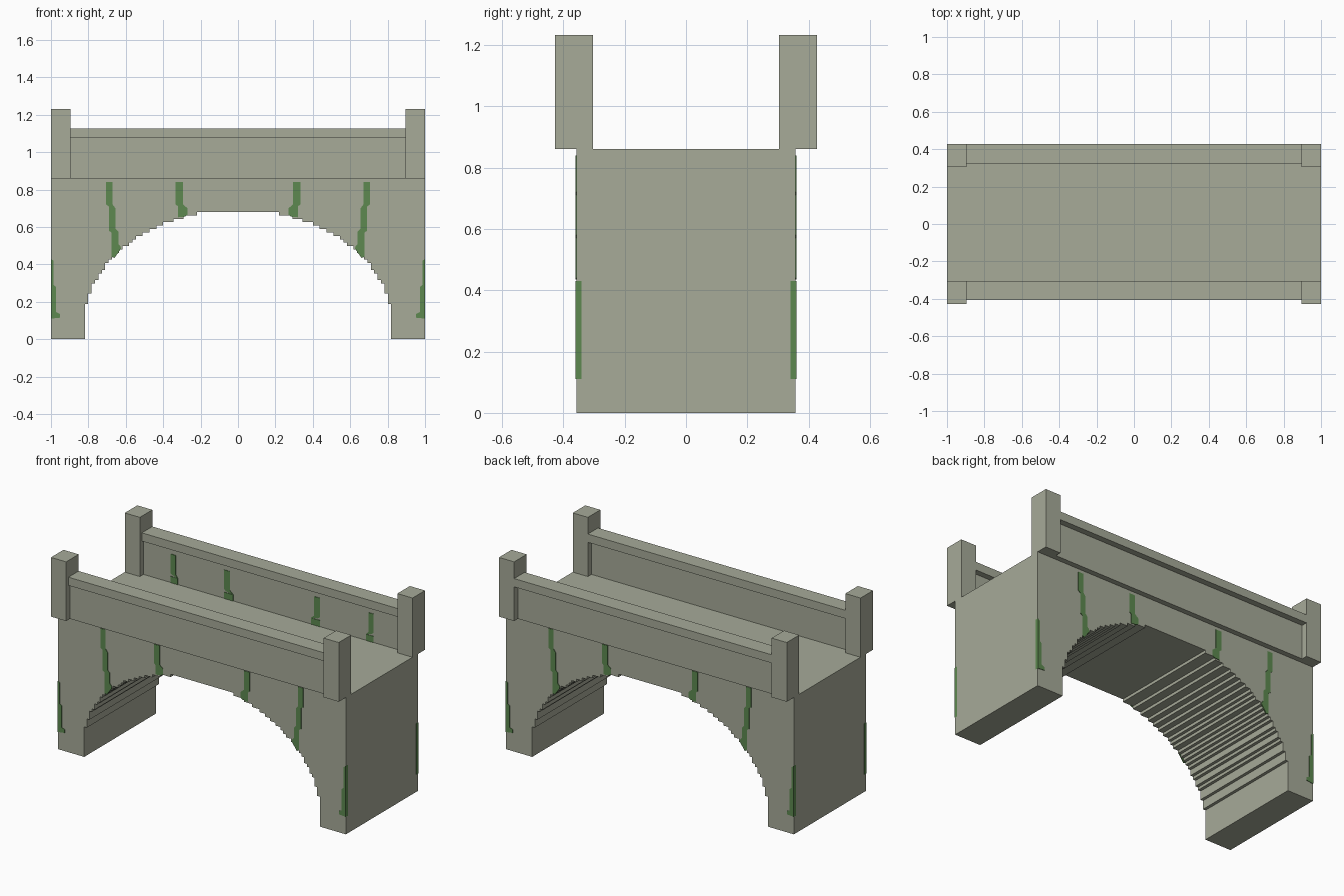
import bpy, bmesh, math

cube = bpy.data.objects.get("Cube")
if cube:
    bpy.data.objects.remove(cube, do_unlink=True)


def material(name, colour):
    mat = bpy.data.materials.new(name)
    mat.use_nodes = True
    mat.diffuse_color = colour
    mat.node_tree.nodes["Principled BSDF"].inputs["Base Color"].default_value = colour
    return mat


STONE = material("grey_stone", (0.385, 0.405, 0.317, 1))
MOSS = material("green_moss", (0.11, 0.25, 0.08, 1))


def prism(name, outline, y0, y1, mat):
    """Extrude an x-z outline from y0 to y1."""
    bm = bmesh.new()
    face = bm.faces.new([bm.verts.new((x, y0, z)) for x, z in outline])
    new = bmesh.ops.extrude_face_region(bm, geom=[face])["geom"]
    verts = [v for v in new if isinstance(v, bmesh.types.BMVert)]
    bmesh.ops.translate(bm, verts=verts, vec=(0, y1 - y0, 0))
    bmesh.ops.recalc_face_normals(bm, faces=bm.faces)
    mesh = bpy.data.meshes.new(name)
    bm.to_mesh(mesh)
    bm.free()
    mesh.materials.append(mat)
    obj = bpy.data.objects.new(name, mesh)
    bpy.context.collection.objects.link(obj)
    return obj


def box(name, x0, x1, y0, y1, z0, z1, mat):
    return prism(name, [(x0, z0), (x1, z0), (x1, z1), (x0, z1)], y0, y1, mat)


# Bridge body with a stepped elliptical arch
STEP, CROWN, DECK, SIDE = 0.0182, 0.68, 0.86, 0.357


def arch_half_width(z):
    height = min(max((z - 0.1) / 0.6, 0), 1)
    return round(0.82 * math.sqrt(1 - height * height) / STEP) * STEP


half = []
z = CROWN
while z > 0.1:
    width = arch_half_width(z)
    if half and abs(half[-1][0] - width) < 0.001:
        half.pop()
    else:
        half.append((width, z))
    z -= STEP
    half.append((width, z))
half[-1] = (half[-1][0], 0)
outline = [(-1, 0), (-1, DECK), (1, DECK), (1, 0)]
outline += half[::-1] + [(-x, z) for x, z in half]
prism("bridge_body", outline, -SIDE, SIDE, STONE)

# Parapets: recessed panel, cap and end posts
for side, sy, cap in (("front", -1, (-0.405, -0.304)), ("back", 1, (0.324, 0.428))):
    y0, y1 = sorted((sy * 0.34, sy * 0.39))
    box(side + "_parapet_panel", -0.9, 0.9, y0, y1, DECK, 1.08, STONE)
    box(side + "_parapet_cap", -0.9, 0.9, *cap, 1.075, 1.127, STONE)
    y0, y1 = sorted((sy * 0.304, sy * 0.428))
    for end, sx in (("left", 1), ("right", -1)):
        x0, x1 = sorted((sx * 0.895, sx))
        box(f"{side}_{end}_post", x0, x1, y0, y1, DECK, 1.232, STONE)

# Moss streaks, drawn for the left half and mirrored
LONG = [(0.67, 0.84), (0.705, 0.84), (0.705, 0.72), (0.69, 0.71), (0.69, 0.58),
        (0.675, 0.57), (0.675, 0.44), (0.66, 0.435), (0.625, 0.485), (0.63, 0.50),
        (0.64, 0.51), (0.64, 0.575), (0.655, 0.59), (0.655, 0.70), (0.67, 0.72)]
SHORT = [(0.293, 0.84), (0.333, 0.84), (0.333, 0.72), (0.32, 0.71), (0.32, 0.652),
         (0.285, 0.655), (0.27, 0.665), (0.27, 0.70), (0.293, 0.72)]
CORNER = [(1, 0.43), (0.987, 0.42), (0.987, 0.29), (0.973, 0.28), (0.973, 0.145),
          (0.953, 0.135), (0.953, 0.115), (1, 0.11)]
THIN = 0.003
for end, sx in (("left", 1), ("right", -1)):
    for kind, pts in (("long", LONG), ("short", SHORT), ("corner", CORNER)):
        shape = [(sx * x, z) for x, z in pts]
        for side, sy in (("front", -1), ("back", 1)):
            prism(f"{side}_{end}_{kind}_moss", shape,
                  sy * (SIDE - THIN), sy * (SIDE + THIN), MOSS)
        # Streaks on the inner face of the back parapet
        if kind != "corner":
            inner = [(x, max(z + 0.2, DECK)) for x, z in shape if z + 0.2 > DECK + 0.03]
            prism(f"inner_{end}_{kind}_moss", inner, 0.337, 0.343, MOSS)
            last = [(x, z) for x, z in inner if z < 0.95]
            if last:
                xs = [x for x, z in last]
                box(f"inner_{end}_{kind}_moss_foot", min(xs), max(xs),
                    0.337, 0.343, DECK, min(z for x, z in last), MOSS)
    # Moss wrapping round the pier corners
    for side, sy in (("front", -1), ("back", 1)):
        x0, x1 = sorted((sx * (1 - THIN), sx * (1 + THIN / 3)))
        y0, y1 = sorted((sy * (SIDE - 0.017), sy * (SIDE + THIN)))
        box(f"{side}_{end}_pier_moss", x0, x1, y0, y1, 0.11, 0.43, MOSS)
